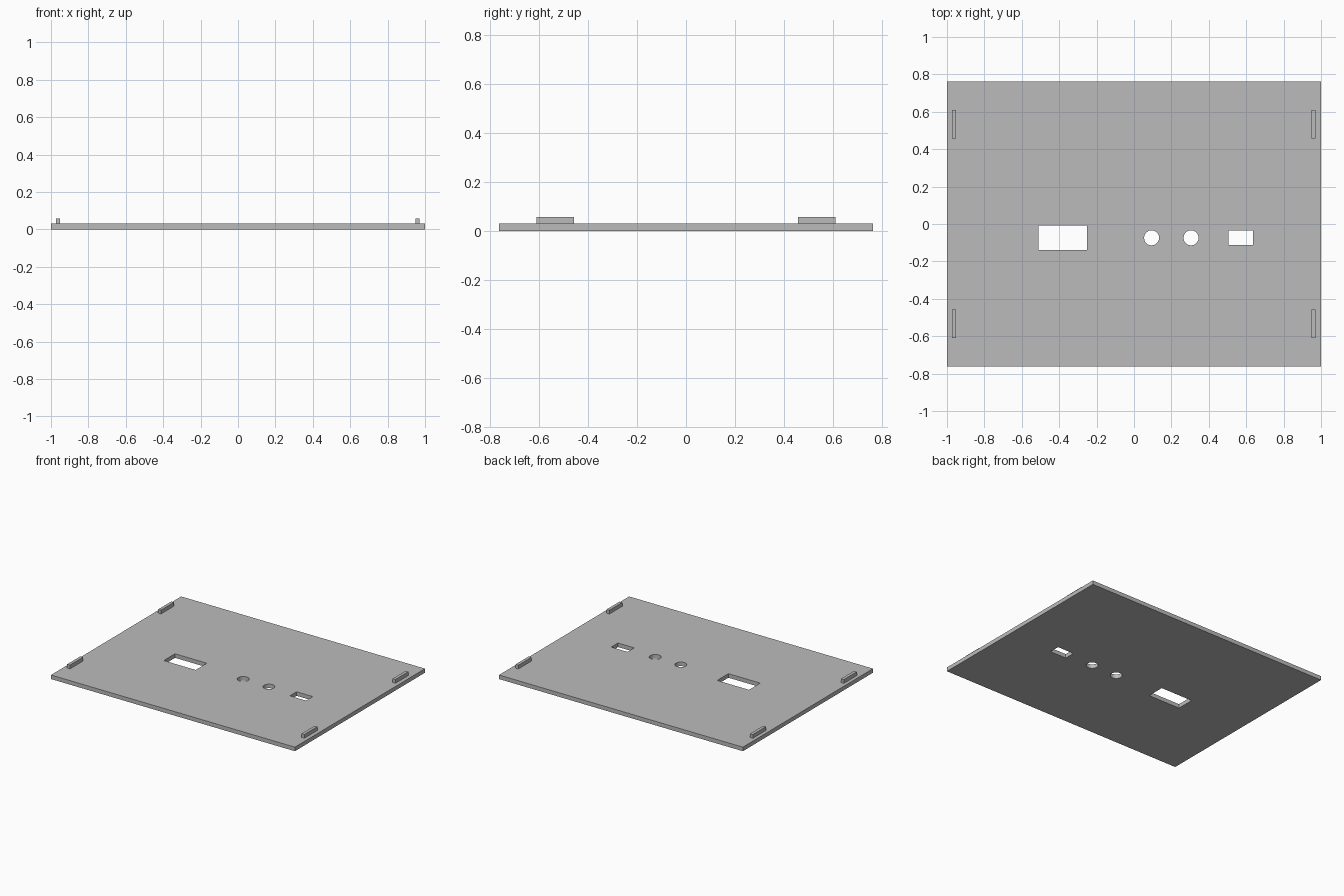
import bpy

cube = bpy.data.objects.get("Cube")
if cube:
    bpy.data.objects.remove(cube, do_unlink=True)

PLATE_TOP = 0.03
TAB_TOP = 0.058

grey = bpy.data.materials.new("plain_grey")
grey.use_nodes = True
colour = (0.5, 0.5, 0.5, 1)
grey.diffuse_color = colour
grey.node_tree.nodes["Principled BSDF"].inputs["Base Color"].default_value = colour


def box(name, x0, x1, y0, y1, z0, z1):
    """Box between two opposite corners."""
    bpy.ops.mesh.primitive_cube_add(
        size=1, location=((x0 + x1) / 2, (y0 + y1) / 2, (z0 + z1) / 2))
    obj = bpy.context.object
    obj.name = name
    obj.scale = (x1 - x0, y1 - y0, z1 - z0)
    bpy.ops.object.transform_apply(location=False, rotation=False, scale=True)
    obj.data.materials.append(grey)
    return obj


def round_cutter(name, x, y, radius):
    bpy.ops.mesh.primitive_cylinder_add(
        vertices=48, radius=radius, depth=0.2, location=(x, y, 0))
    obj = bpy.context.object
    obj.name = name
    obj.data.materials.append(grey)
    return obj


# Flat panel
panel = box("panel", -1, 1, -0.762, 0.762, 0, PLATE_TOP)

# Cut-outs through the panel
cutters = [
    box("large_window_cutter", -0.511, -0.25, -0.139, -0.008, -0.1, 0.1),
    box("small_window_cutter", 0.504, 0.637, -0.113, -0.034, -0.1, 0.1),
    round_cutter("left_hole_cutter", 0.305, -0.074, 0.04),
    round_cutter("right_hole_cutter", 0.094, -0.074, 0.04),
]
for cutter in cutters:
    cutter.hide_render = True
    cut = panel.modifiers.new(cutter.name, "BOOLEAN")
    cut.operation = "DIFFERENCE"
    cut.solver = "EXACT"
    cut.object = cutter

bpy.ops.object.select_all(action="DESELECT")
bpy.context.view_layer.objects.active = panel
panel.select_set(True)
for cutter in cutters:
    bpy.ops.object.modifier_apply(modifier=cutter.name)
    bpy.data.objects.remove(cutter, do_unlink=True)
bpy.ops.object.shade_smooth_by_angle()

# Locating tabs near the side edges
for side, x0, x1 in (("left", 0.948, 0.971), ("right", -0.974, -0.951)):
    for end, y0, y1 in (("front", -0.609, -0.457), ("back", 0.457, 0.609)):
        box(f"{end}_{side}_tab", x0, x1, y0, y1, PLATE_TOP, TAB_TOP)
